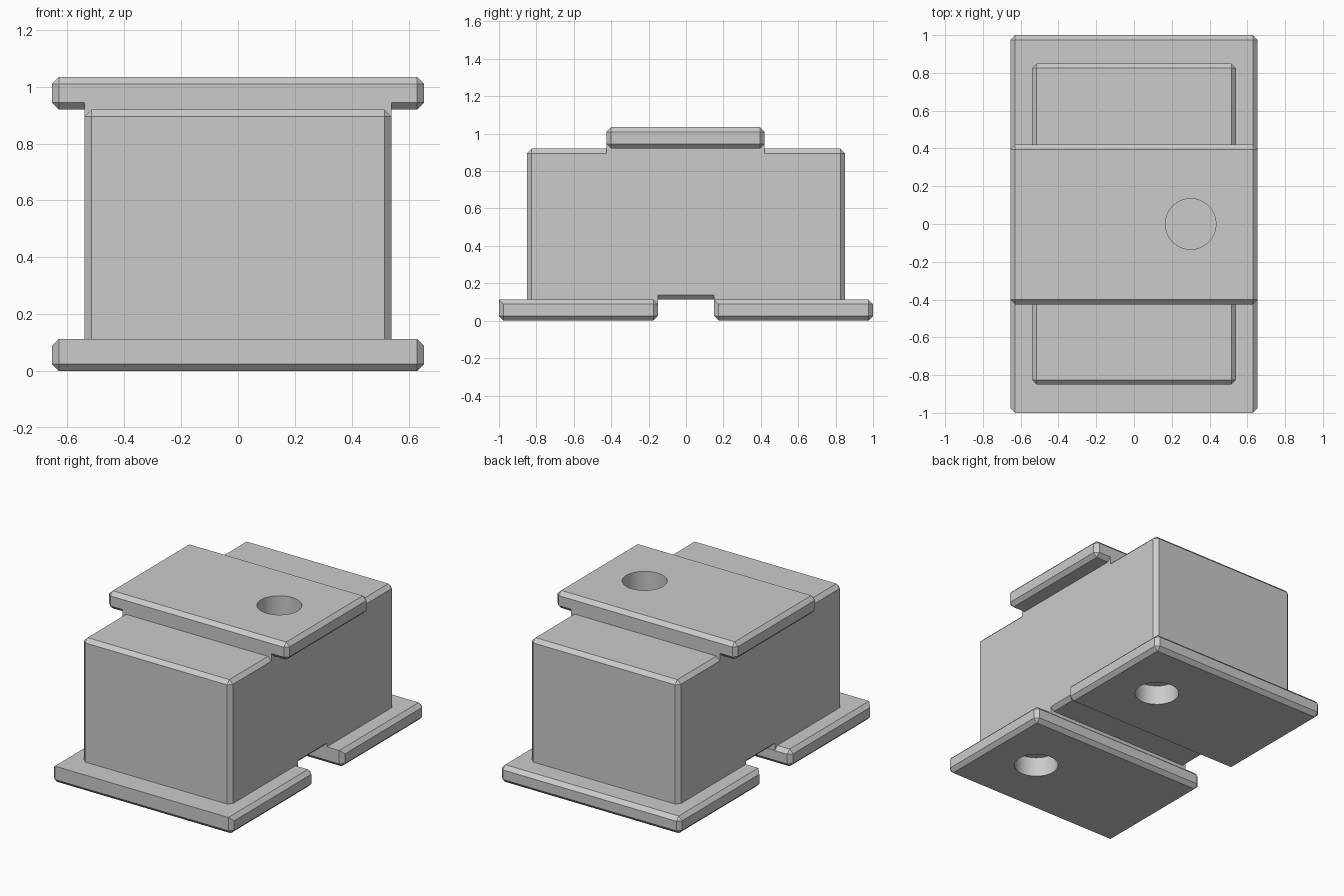
import bpy
import bmesh
from mathutils import Vector

cube = bpy.data.objects.get("Cube")
if cube:
    bpy.data.objects.remove(cube, do_unlink=True)

CHAMFER = 0.025
HOLE_X, HOLE_R, HOLE_DEPTH = 0.3, 0.134, 0.13

grey = bpy.data.materials.new("light grey")
grey.use_nodes = True
colour = (0.6, 0.6, 0.6, 1)
grey.diffuse_color = colour
grey.node_tree.nodes["Principled BSDF"].inputs["Base Color"].default_value = colour


def make_object(name, bm):
    mesh = bpy.data.meshes.new(name)
    bmesh.ops.recalc_face_normals(bm, faces=bm.faces)
    bm.to_mesh(mesh)
    bm.free()
    mesh.materials.append(grey)
    obj = bpy.data.objects.new(name, mesh)
    bpy.context.collection.objects.link(obj)
    return obj


def box(name, low, high, chamfered=lambda mid: True):
    """Box between two corners; chamfered(mid) picks edges by their midpoint,
    given in unit coordinates from -1 to 1."""
    low, high = Vector(low), Vector(high)
    centre, half = (low + high) / 2, (high - low) / 2
    bm = bmesh.new()
    bmesh.ops.create_cube(bm, size=2)
    edges = [e for e in bm.edges if chamfered((e.verts[0].co + e.verts[1].co) / 2)]
    for v in bm.verts:
        v.co = Vector(a * b for a, b in zip(v.co, half)) + centre
    if edges:
        bmesh.ops.bevel(bm, geom=edges, offset=CHAMFER, segments=1,
                        profile=0.5, affect='EDGES')
    return make_object(name, bm)


def cutter(name, y, z_low, z_high):
    bm = bmesh.new()
    bmesh.ops.create_cone(bm, cap_ends=True, segments=64, radius1=HOLE_R,
                          radius2=HOLE_R, depth=z_high - z_low)
    bmesh.ops.translate(bm, verts=bm.verts,
                        vec=(HOLE_X, y, (z_low + z_high) / 2))
    obj = make_object(name, bm)
    obj.hide_render = True
    obj.hide_set(True)
    return obj


# Main block
body = box("body", (-0.54, -0.85, 0.113), (0.54, 0.85, 0.92))

# Top plate and the riser that joins it to the body
top_plate = box("top_plate", (-0.655, -0.425, 0.92), (0.655, 0.42, 1.035))
riser = box("top_plate_riser", (-0.54, -0.425, 0.885), (0.54, 0.42, 0.95),
            lambda mid: False)

# Two base plates, their top front edge left square, with risers to the body
pairs = {top_plate: "top", riser: "top"}
for side, y0, y1 in (("front", -1, -0.15), ("back", 0.15, 1)):
    plate = box(side + "_base_plate", (-0.655, y0, 0), (0.655, y1, 0.113),
                lambda mid: not (mid.y < -0.9 and mid.z > 0.9))
    outer = -1 if side == "front" else 1
    foot = box(side + "_base_riser", (-0.54, max(y0, -0.85), 0.09),
               (0.54, min(y1, 0.85), 0.145),
               lambda mid: abs(mid.z) < 0.1 and mid.y * outer > 0.9)
    pairs[plate] = pairs[foot] = side

# Blind round holes: one from the top, one from below in each base plate
cutters = {
    "top": cutter("top_hole_cutter", 0, 1.035 - HOLE_DEPTH, 1.1),
    "front": cutter("front_hole_cutter", -0.575, -0.1, HOLE_DEPTH),
    "back": cutter("back_hole_cutter", 0.575, -0.1, HOLE_DEPTH),
}
jobs = [(obj, [cutters[key]]) for obj, key in pairs.items()]
jobs.append((body, list(cutters.values())))
for obj, tools in jobs:
    for tool in tools:
        mod = obj.modifiers.new(tool.name, 'BOOLEAN')
        mod.operation = 'DIFFERENCE'
        mod.solver = 'EXACT'
        mod.object = tool

# Apply the cuts, then smooth only the round walls
graph = bpy.context.evaluated_depsgraph_get()
cut = {obj: bpy.data.meshes.new_from_object(obj.evaluated_get(graph))
       for obj, _ in jobs}
bpy.ops.object.select_all(action='DESELECT')
for obj, mesh in cut.items():
    obj.modifiers.clear()
    obj.data = mesh
    obj.select_set(True)
    bpy.context.view_layer.objects.active = obj
bpy.ops.object.shade_smooth_by_angle(angle=0.5)
for tool in cutters.values():
    bpy.data.objects.remove(tool, do_unlink=True)
